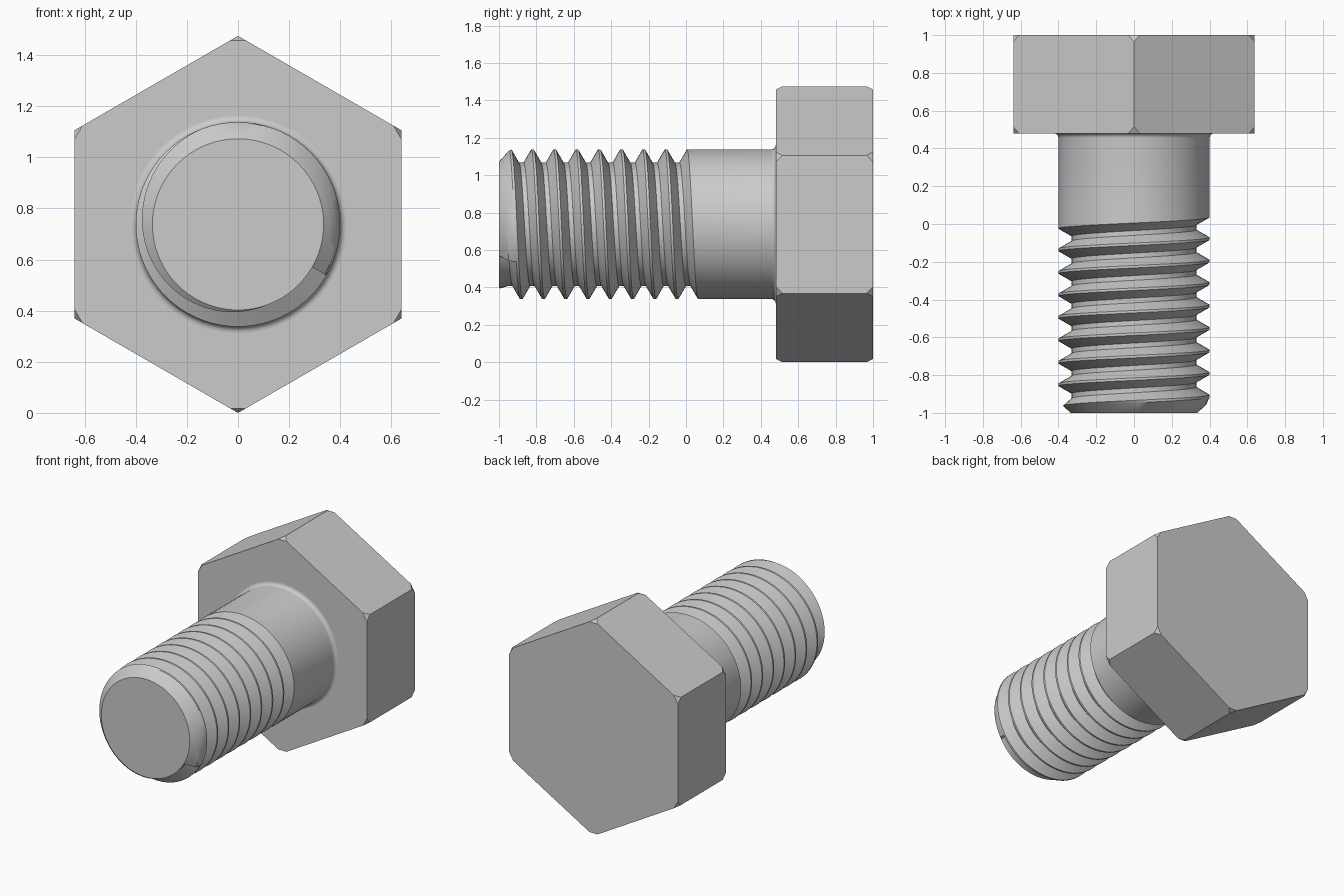
import bpy, bmesh
from math import sin, cos, pi, radians
from mathutils import Vector

if "Cube" in bpy.data.objects:
    bpy.data.objects.remove(bpy.data.objects["Cube"], do_unlink=True)

steel = bpy.data.materials.new("steel_grey")
steel.use_nodes = True
GREY = (0.6, 0.6, 0.6, 1)
steel.diffuse_color = GREY
steel.node_tree.nodes["Principled BSDF"].inputs["Base Color"].default_value = GREY

CORNER = 0.7375              # head corner radius, also the axis height
HEAD_FRONT, HEAD_BACK = 0.48, 1.0
CREST, ROOT, TIP = 0.4, 0.33, 0.335
PITCH = 0.119
START, END = 120, 8 * 360 + 225   # groove start and run-out angle
FILLET = 0.025


def polar(deg, r, y):
    """Point around the bolt axis, angle from the top towards +x."""
    a = radians(deg)
    return Vector((r * sin(a), y, CORNER + r * cos(a)))


def finish(name, bm):
    bmesh.ops.recalc_face_normals(bm, faces=bm.faces[:])
    mesh = bpy.data.meshes.new(name)
    bm.to_mesh(mesh)
    bm.free()
    mesh.materials.append(steel)
    obj = bpy.data.objects.new(name, mesh)
    bpy.context.collection.objects.link(obj)
    return obj


# Hexagonal head with clipped corners
bm = bmesh.new()
hexagon = bm.faces.new([bm.verts.new(polar(60 * i, CORNER, HEAD_FRONT)) for i in range(6)])
extruded = bmesh.ops.extrude_face_region(bm, geom=[hexagon], use_keep_orig=True)
bmesh.ops.translate(bm, vec=(0, HEAD_BACK - HEAD_FRONT, 0),
                    verts=[v for v in extruded["geom"] if isinstance(v, bmesh.types.BMVert)])
bmesh.ops.bevel(bm, geom=bm.verts[:], offset=0.035, segments=1, affect='VERTICES')
finish("hex_head", bm)


def shank_profile(deg, side):
    """Lengthwise (y, radius) outline at one angle: tip, grooves, plain shank, fillet."""
    pts = [(-1, TIP)]
    for turn in range(-1, 9):
        travel = deg + 360 * turn
        centre = -0.96 + PITCH * (travel - START) / 360
        cut = START <= travel + side <= END
        for off, r in ((-0.053, CREST), (-0.0125, ROOT), (0.0125, ROOT), (0.053, CREST)):
            y = max(-1, centre + off)
            cone = TIP + 1.1 * (y + 1)
            pts.append((y, min(r if cut else CREST, cone)))
    for i in range(7):
        a = i * pi / 12
        pts.append((HEAD_FRONT - FILLET + FILLET * sin(a),
                    CREST + FILLET - FILLET * cos(a)))
    return pts


# Threaded shank; doubled columns make the walls where the groove starts and ends
columns = []
for deg in range(0, 361, 5):
    sides = (-0.01, 0.01) if deg in (START, END % 360) else (0,)
    columns += [(deg, s) for s in sides]

bm = bmesh.new()
rows = [[bm.verts.new(polar(d, r, y)) for y, r in shank_profile(d, s)] for d, s in columns]
for a, b in zip(rows, rows[1:]):
    for i in range(len(a) - 1):
        bm.faces.new((a[i], a[i + 1], b[i + 1], b[i]))
bm.faces.new([bm.verts.new(polar(d, TIP, -1)) for d in range(0, 360, 5)])
bmesh.ops.remove_doubles(bm, verts=bm.verts[:], dist=1e-5)
bmesh.ops.dissolve_degenerate(bm, edges=bm.edges[:], dist=1e-5)
shank = finish("threaded_shank", bm)

bpy.ops.object.select_all(action='DESELECT')
shank.select_set(True)
bpy.context.view_layer.objects.active = shank
bpy.ops.object.shade_smooth_by_angle(angle=radians(28))
